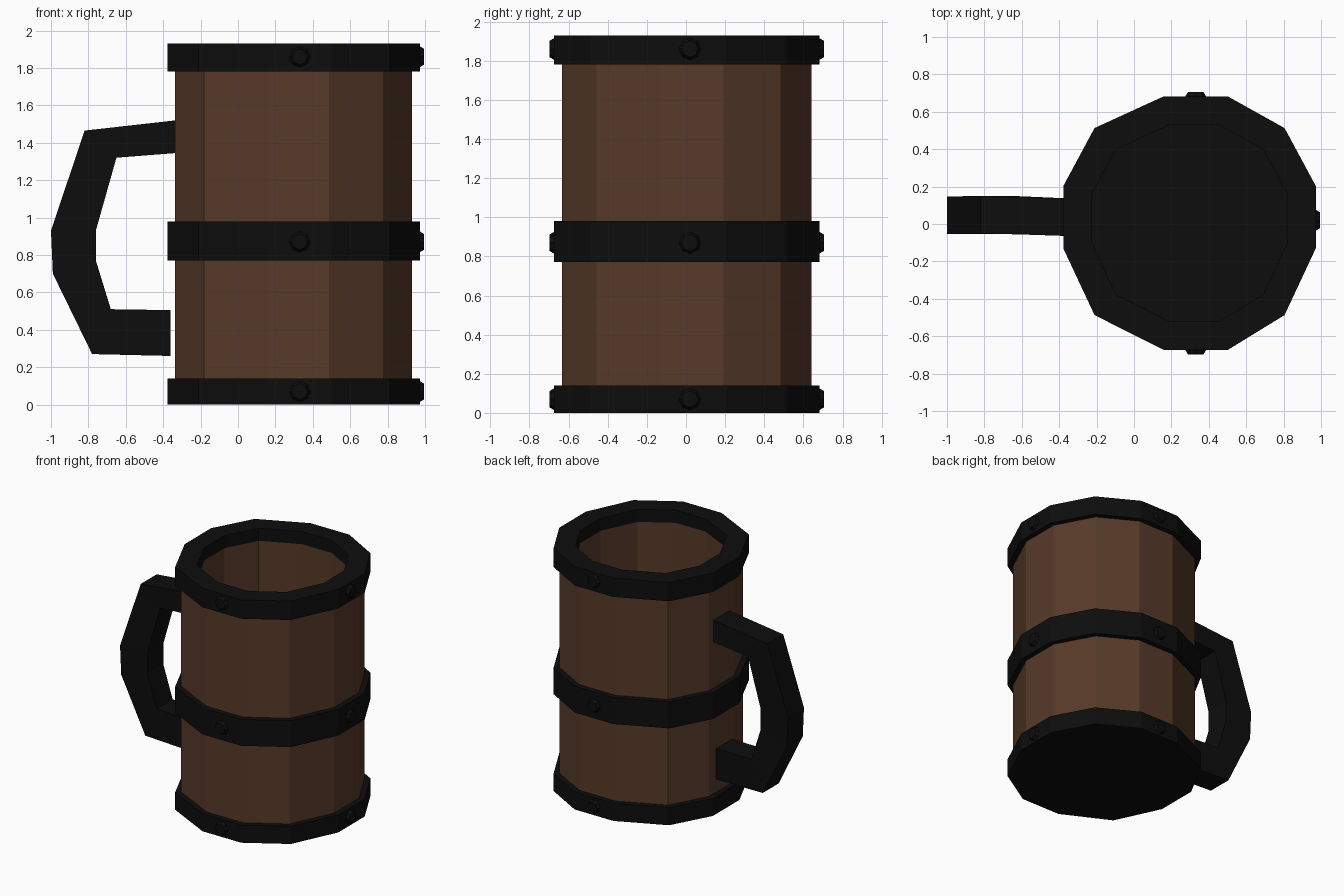
import bpy, bmesh, math
from mathutils import Matrix, Vector

if "Cube" in bpy.data.objects:
    bpy.data.objects.remove(bpy.data.objects["Cube"])

CX, CY = 0.297, 0.003


def material(name, rgb):
    m = bpy.data.materials.new(name)
    m.diffuse_color = (*rgb, 1)
    m.use_nodes = True
    m.node_tree.nodes["Principled BSDF"].inputs["Base Color"].default_value = m.diffuse_color
    return m


WOOD = material("brown_wood", (0.095, 0.042, 0.022))
IRON = material("black_iron", (0.004, 0.004, 0.004))

# Slightly uneven twelve-sided plan of the iron bands, relative to the mug axis
PLAN = [(0.675, -0.133), (0.675, 0.2), (0.508, 0.51), (0.203, 0.68),
        (-0.137, 0.68), (-0.508, 0.51), (-0.675, 0.2), (-0.675, -0.133),
        (-0.508, -0.49), (-0.137, -0.677), (0.203, -0.677), (0.508, -0.49)]


def finish(bm, name, mat):
    bmesh.ops.recalc_face_normals(bm, faces=bm.faces[:])
    me = bpy.data.meshes.new(name)
    bm.to_mesh(me)
    bm.free()
    me.materials.append(mat)
    ob = bpy.data.objects.new(name, me)
    bpy.context.collection.objects.link(ob)
    return ob


def hoop(name, profile, mat, capped=False):
    """Sweep a (scale, z) profile round the plan; closed ring unless capped."""
    bm = bmesh.new()
    rings = [[bm.verts.new((CX + x * s, CY + y * s, z)) for x, y in PLAN]
             for s, z in profile]
    pairs = list(zip(rings, rings[1:]))
    if capped:
        bm.faces.new(rings[0])
        bm.faces.new(rings[-1])
    else:
        pairs.append((rings[-1], rings[0]))
    n = len(PLAN)
    for a, b in pairs:
        for i in range(n):
            j = (i + 1) % n
            bm.faces.new((a[i], a[j], b[j], b[i]))
    return finish(bm, name, mat)


# Wooden wall, iron base, middle band and rim
hoop("wooden_wall", [(0.94, 0.02), (0.94, 1.85), (0.78, 1.85), (0.78, 0.02)], WOOD)
hoop("base_band", [(1, 0), (1, 0.14)], IRON, capped=True)
hoop("middle_band", [(1, 0.77), (1, 0.98), (0.92, 0.98), (0.92, 0.77)], IRON)
hoop("rim_band", [(1, 1.78), (1, 1.93), (0.775, 1.93), (0.775, 1.83),
                  (0.85, 1.83), (0.85, 1.78)], IRON)

# Handle: side outline given as outer / inner pairs, extruded across y
outer = [(-0.33, 1.52), (-0.82, 1.465), (-1.0, 0.93), (-0.99, 0.70),
         (-0.78, 0.27), (-0.36, 0.26)]
inner = [(-0.33, 1.345), (-0.65, 1.32), (-0.76, 0.93), (-0.76, 0.77),
         (-0.68, 0.51), (-0.36, 0.505)]
mid_y = [0.036, 0.05, 0.047, 0.047, 0.05, 0.036]
bm = bmesh.new()
sections = []
for (ox, oz), (ix, iz), y in zip(outer, inner, mid_y):
    sections.append([bm.verts.new(p) for p in (
        (ox, y - 0.1, oz), (ox, y + 0.1, oz), (ix, y + 0.1, iz), (ix, y - 0.1, iz))])
for a, b in zip(sections, sections[1:]):
    for i in range(4):
        j = (i + 1) % 4
        bm.faces.new((a[i], a[j], b[j], b[i]))
bm.faces.new(sections[0])
bm.faces.new(sections[-1])
finish(bm, "handle", IRON)

# Rivets on the front, back and right of each band
spots = {"front": ((0.33, -0.682), (0, -1, 0)),
         "back": ((0.33, 0.69), (0, 1, 0)),
         "right": ((0.98, 0.02), (1, 0, 0))}
for band, z in (("rim", 1.86), ("middle", 0.87), ("base", 0.07)):
    for side, ((x, y), d) in spots.items():
        bm = bmesh.new()
        rot = Vector((0, 0, 1)).rotation_difference(Vector(d)).to_matrix().to_4x4()
        bmesh.ops.create_cone(bm, cap_ends=True, segments=8, radius1=0.06,
                              radius2=0.042, depth=0.03,
                              matrix=Matrix.Translation((x, y, z)) @ rot)
        finish(bm, f"{band}_rivet_{side}", IRON)
